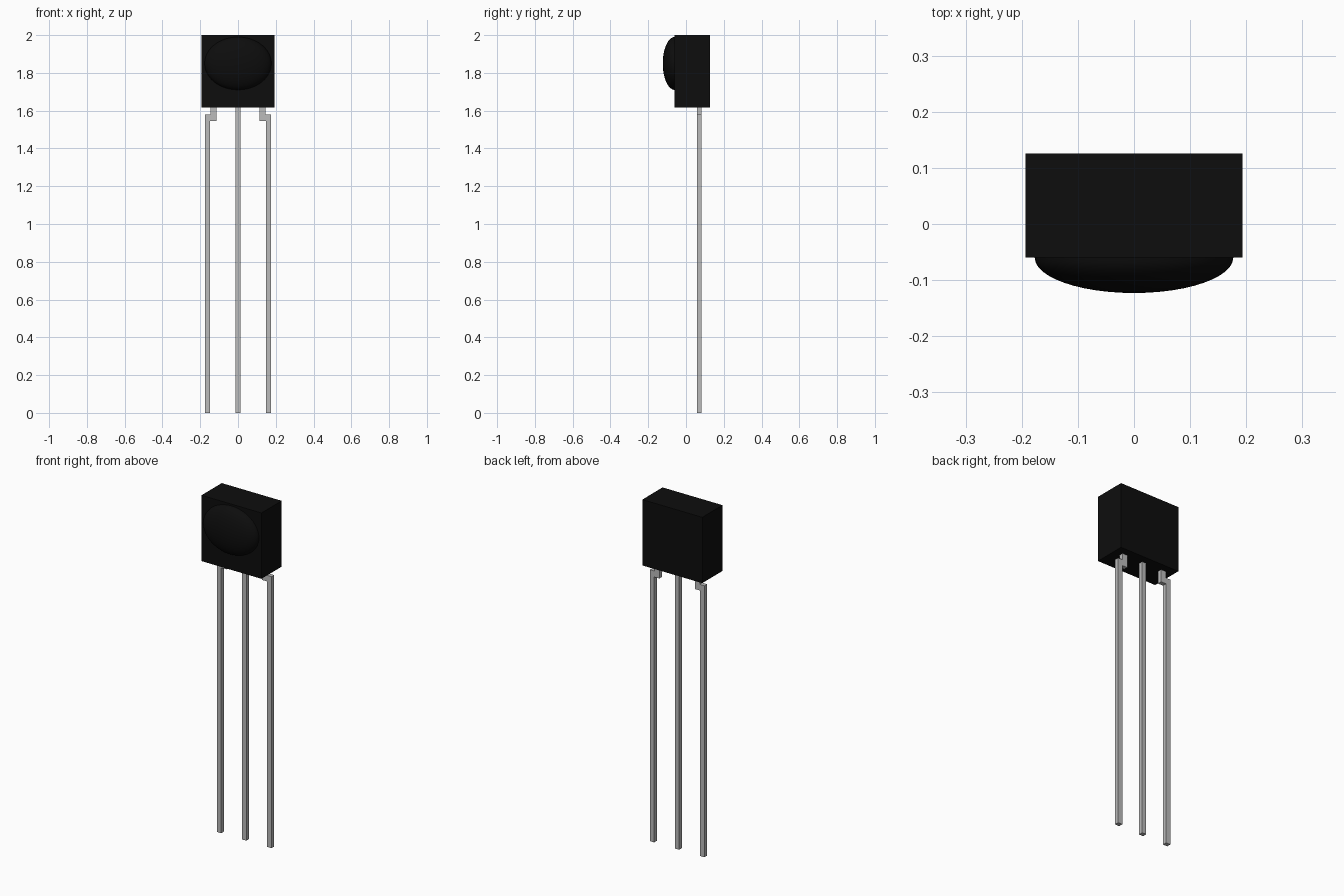
import bpy, bmesh, math
from mathutils import Matrix

if "Cube" in bpy.data.objects:
    bpy.data.objects.remove(bpy.data.objects["Cube"], do_unlink=True)


def material(name, value, roughness):
    m = bpy.data.materials.new(name)
    m.use_nodes = True
    color = (value, value, value, 1)
    m.diffuse_color = color
    bsdf = m.node_tree.nodes["Principled BSDF"]
    bsdf.inputs["Base Color"].default_value = color
    bsdf.inputs["Roughness"].default_value = roughness
    return m


black = material("black plastic", 0.004, 0.5)
metal = material("grey metal", 0.5, 0.4)


def finish(name, bm, mat):
    bmesh.ops.recalc_face_normals(bm, faces=bm.faces)
    mesh = bpy.data.meshes.new(name)
    bm.to_mesh(mesh)
    bm.free()
    mesh.materials.append(mat)
    obj = bpy.data.objects.new(name, mesh)
    bpy.context.collection.objects.link(obj)
    return obj


def extrude_profile(name, points, y0, y1, mat):
    """Extrude an outline in the x-z plane from y0 to y1."""
    bm = bmesh.new()
    face = bm.faces.new([bm.verts.new((x, y0, z)) for x, z in points])
    new = bmesh.ops.extrude_face_region(bm, geom=[face])["geom"]
    verts = [v for v in new if isinstance(v, bmesh.types.BMVert)]
    bmesh.ops.translate(bm, verts=verts, vec=(0, y1 - y0, 0))
    return finish(name, bm, mat)


# Rectangular housing
W, FRONT, BACK, BOTTOM, TOP = 0.193, -0.06, 0.126, 1.617, 2.0
extrude_profile("housing", [(-W, BOTTOM), (W, BOTTOM), (W, TOP), (-W, TOP)],
                FRONT, BACK, black)

# Domed oval lens: the front half of an ellipsoid
bm = bmesh.new()
bmesh.ops.create_uvsphere(bm, u_segments=48, v_segments=24, radius=1)
bmesh.ops.rotate(bm, verts=bm.verts, matrix=Matrix.Rotation(math.pi / 2, 3, 'X'))
bmesh.ops.bisect_plane(bm, geom=bm.verts[:] + bm.edges[:] + bm.faces[:], dist=1e-5,
                       plane_co=(0, 0, 0), plane_no=(0, 1, 0), clear_outer=True)
bmesh.ops.scale(bm, verts=bm.verts, vec=(0.177, 0.063, 0.14))
bmesh.ops.translate(bm, verts=bm.verts, vec=(0, FRONT, 1.85))
for f in bm.faces:
    f.smooth = True
finish("lens", bm, black)

# Straight middle lead
Y0, Y1 = 0.057, 0.082
H = 0.0135
extrude_profile("middle_lead", [(-H, 0), (H, 0), (H, BOTTOM), (-H, BOTTOM)],
                Y0, Y1, metal)

# Outer leads, stepped outwards just below the housing
step = [(0.148, 0), (0.176, 0), (0.176, 1.58), (0.146, 1.58),
        (0.146, BOTTOM), (0.114, BOTTOM), (0.114, 1.545), (0.148, 1.545)]
for side, s in (("left", 1), ("right", -1)):
    extrude_profile(side + "_lead", [(s * x, z) for x, z in step], Y0, Y1, metal)
